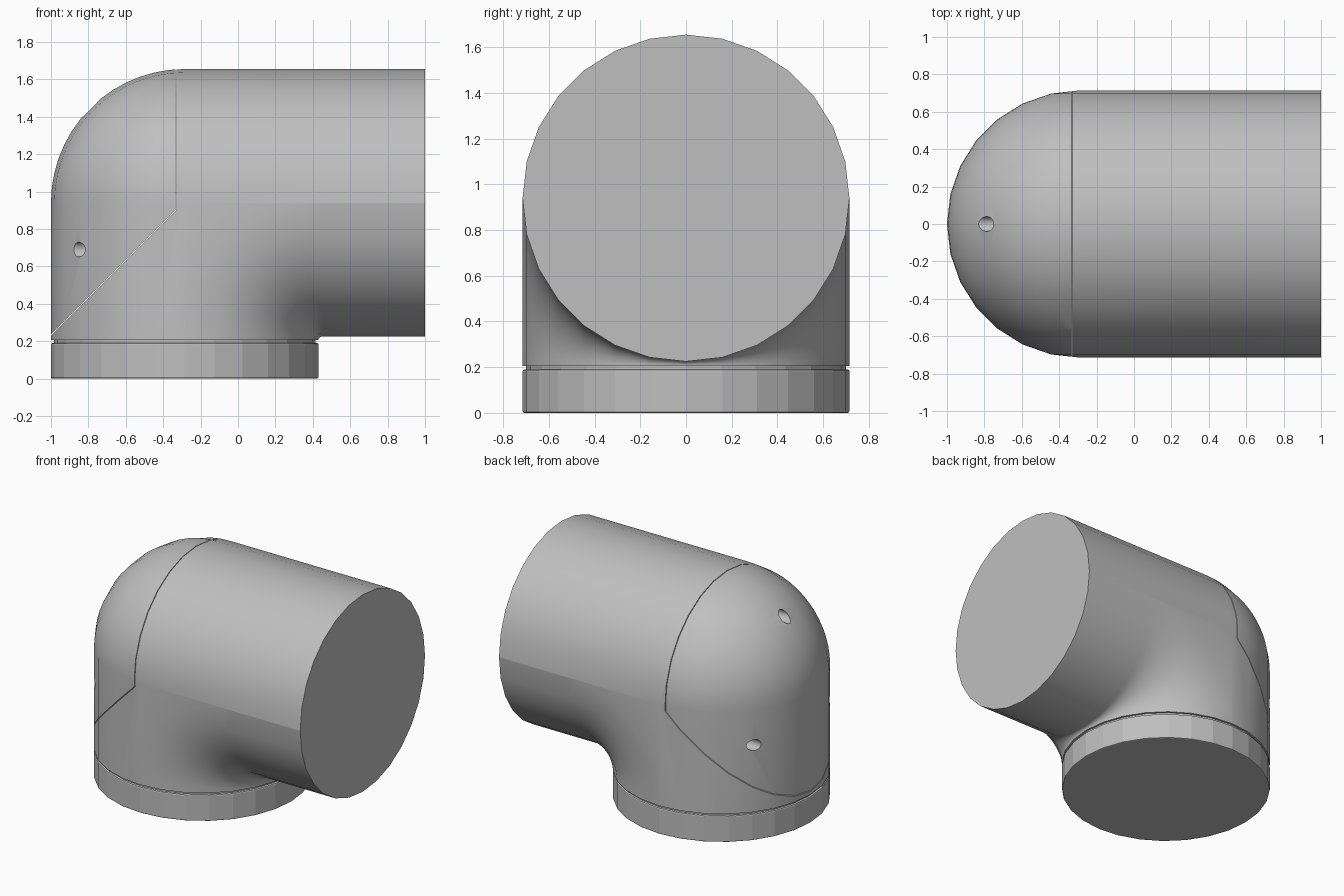
import bpy, bmesh, math
from mathutils import Matrix

cube = bpy.data.objects.get("Cube")
if cube:
    bpy.data.objects.remove(cube, do_unlink=True)

SIDES = 28              # sides of every pipe section
R = 0.715               # pipe radius
CX, CZ = -0.285, 0.94   # where the two pipe axes meet
BEND = 0.735            # bend radius of the inner corner
BASE = CZ - BEND        # underside of the elbow
STEPS = 14

grey = bpy.data.materials.new("plain grey")
grey.use_nodes = True
colour = (0.52, 0.52, 0.52, 1)
grey.diffuse_color = colour
grey.node_tree.nodes["Principled BSDF"].inputs["Base Color"].default_value = colour


def finish(bm, name):
    bmesh.ops.recalc_face_normals(bm, faces=bm.faces)
    mesh = bpy.data.meshes.new(name)
    bm.to_mesh(mesh)
    bm.free()
    obj = bpy.data.objects.new(name, mesh)
    bpy.context.collection.objects.link(obj)
    mesh.materials.append(grey)
    return obj


def activate(obj):
    bpy.ops.object.select_all(action='DESELECT')
    obj.select_set(True)
    bpy.context.view_layer.objects.active = obj


def cylinder(name, radius, z0, z1, sides=SIDES, matrix=Matrix()):
    bm = bmesh.new()
    place = matrix @ Matrix.Translation((0, 0, (z0 + z1) / 2))
    bmesh.ops.create_cone(bm, cap_ends=True, segments=sides, radius1=radius,
                          radius2=radius, depth=z1 - z0, matrix=place)
    return finish(bm, name)


def cut(obj, cutter):
    cutter.hide_render = True
    mod = obj.modifiers.new("cut", 'BOOLEAN')
    mod.operation = 'DIFFERENCE'
    mod.solver = 'EXACT'
    mod.object = cutter
    activate(obj)
    bpy.ops.object.modifier_apply(modifier=mod.name)
    bpy.data.objects.remove(cutter, do_unlink=True)


def elbow_line(k, outer):
    """One lengthwise line: round the domed outside or round the inner bend."""
    angle = 2 * math.pi * k / SIDES
    a, y = -R * math.cos(angle), R * math.sin(angle)
    if k % (SIDES // 2) == SIDES // 4:
        a = 0
    if outer:
        ox, oz, rad = CX, CZ, -a
    else:
        ox, oz, rad = CX + BEND, BASE, BEND - a
    points = [(CX + a, y, BASE)]
    for i in range(STEPS + 1):
        t = math.pi / 2 * i / STEPS
        points.append((ox - rad * math.cos(t), y, oz + rad * math.sin(t)))
    return points + [(1, y, CZ - a)]


# Elbow body: domed outside, tight bend inside, flat cheeks where they meet
q = SIDES // 4
lines = [elbow_line(k, True) for k in range(q + 1)]
lines += [elbow_line(k, False) for k in range(q, 3 * q + 1)]
lines += [elbow_line(k, True) for k in range(3 * q, SIDES)]
bm = bmesh.new()
rows = [[bm.verts.new(p) for p in line] for line in lines]
for r0, r1 in zip(rows, rows[1:] + rows[:1]):
    for i in range(len(r0) - 1):
        bm.faces.new((r0[i], r0[i + 1], r1[i + 1], r1[i]))
for end in (0, -1):
    bm.faces.new([row[end] for row in rows])
bmesh.ops.remove_doubles(bm, verts=bm.verts, dist=0.0001)
body = finish(bm, "elbow_body")

# Seam of the rear cap: upright above the axis, slanted below it
gap = 0.005
seam = [(-0.33, 2), (-0.33, 0.9), (-1.2, 0.03)]
outline = seam + [(x - gap, z + gap * 0.4) for x, z in reversed(seam)]
bm = bmesh.new()
face = bm.faces.new([bm.verts.new((x, -1, z)) for x, z in outline])
side = bmesh.ops.extrude_face_region(bm, geom=[face])
bmesh.ops.translate(bm, vec=(0, 2, 0),
                    verts=[v for v in side["geom"] if isinstance(v, bmesh.types.BMVert)])
cut(body, finish(bm, "seam_cutter"))

# Three screw holes drilled lengthwise into the rear cap
for i in range(3):
    a = math.radians(90 + 120 * i)
    place = (Matrix.Translation((0, 0.5 * math.cos(a), CZ + 0.5 * math.sin(a)))
             @ Matrix.Rotation(math.pi / 2, 4, 'Y'))
    cut(body, cylinder("hole_cutter", 0.04, -1.1, -0.7, 20, place))

activate(body)
bpy.ops.object.shade_smooth_by_angle(angle=math.radians(30))

# Base ring with softened rims, and the recessed neck above it
axis = Matrix.Translation((CX, 0, 0))
cylinder("neck", R - 0.015, 0.15, 0.23, matrix=axis)
ring = cylinder("base_ring", R, 0, 0.19, matrix=axis)
bevel = ring.modifiers.new("rim", 'BEVEL')
bevel.width = 0.008
bevel.segments = 2
bevel.limit_method = 'ANGLE'
bevel.angle_limit = math.radians(40)
